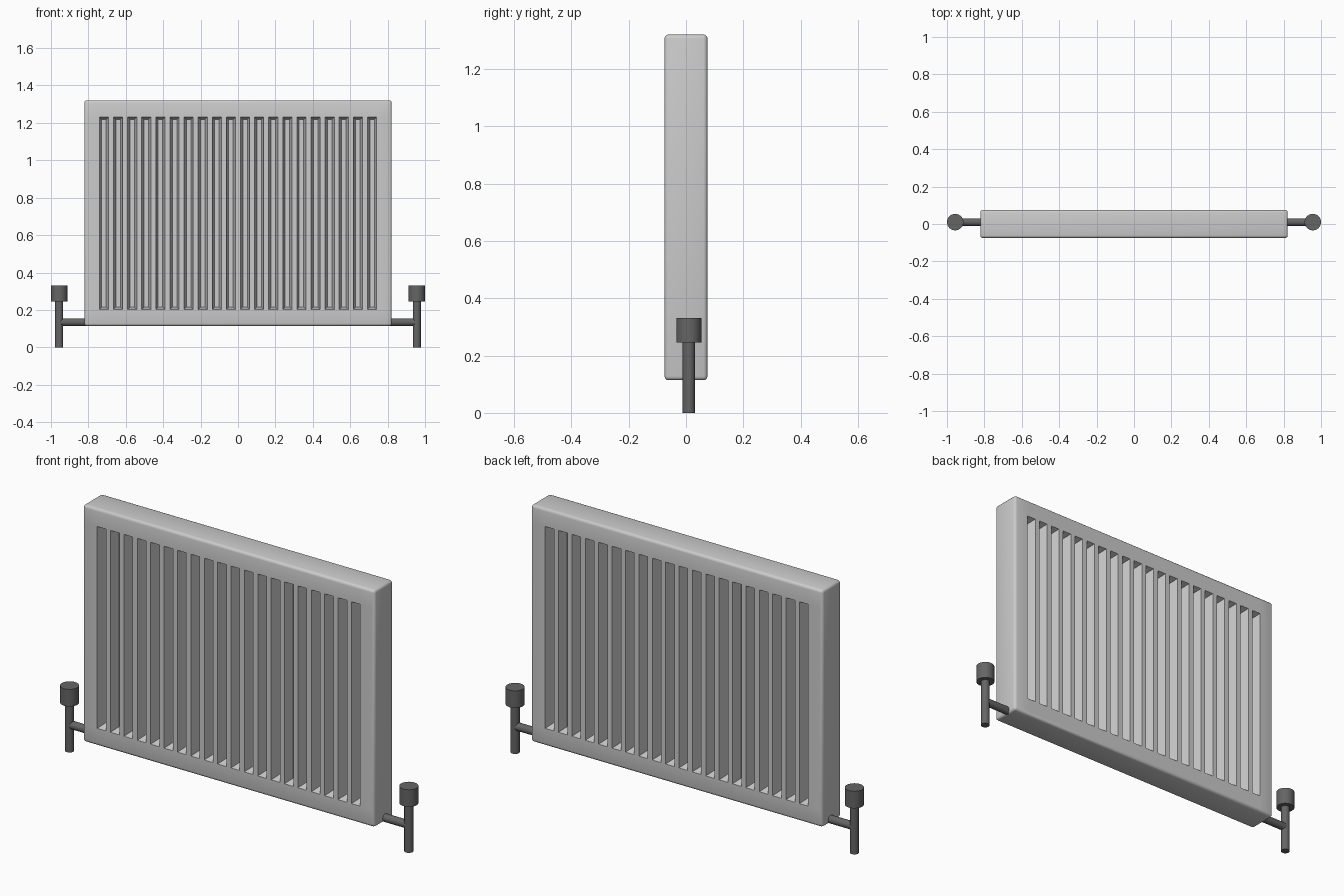
import bpy, bmesh
from mathutils import Vector, Matrix

if "Cube" in bpy.data.objects:
    bpy.data.objects.remove(bpy.data.objects["Cube"])

HALF_W, HALF_D, Z0, Z1 = 0.822, 0.075, 0.114, 1.321      # panel bounds
N, SLOT_W, SPAN, S0, S1 = 20, 0.049, 0.741, 0.203, 1.231  # slots
VALVE_X, VALVE_Y = 0.956, 0.01

metal = bpy.data.materials.new("dark_metal")
metal.diffuse_color = (0.13, 0.13, 0.13, 1)
metal.use_nodes = True
metal.node_tree.nodes["Principled BSDF"].inputs["Base Color"].default_value = metal.diffuse_color


def finish(bm, name, material=None):
    mesh = bpy.data.meshes.new(name)
    bm.to_mesh(mesh)
    bm.free()
    ob = bpy.data.objects.new(name, mesh)
    bpy.context.collection.objects.link(ob)
    if material:
        mesh.materials.append(material)
    bpy.ops.object.select_all(action='DESELECT')
    ob.select_set(True)
    bpy.context.view_layer.objects.active = ob
    bpy.ops.object.shade_smooth_by_angle(angle=0.6)
    return ob


def rod(name, a, b, r):
    a, b = Vector(a), Vector(b)
    d = b - a
    m = Matrix.Translation((a + b) / 2) @ d.to_track_quat('Z', 'Y').to_matrix().to_4x4()
    bm = bmesh.new()
    bmesh.ops.create_cone(bm, cap_ends=True, segments=32, radius1=r, radius2=r,
                          depth=d.length, matrix=m)
    return finish(bm, name, metal)


# Panel: rounded box
bm = bmesh.new()
bmesh.ops.create_cube(bm, size=1, matrix=Matrix.Translation((0, 0, (Z0 + Z1) / 2))
                      @ Matrix.Diagonal((2 * HALF_W, 2 * HALF_D, Z1 - Z0, 1)))
bmesh.ops.bevel(bm, geom=bm.edges[:], offset=0.014, segments=3, profile=0.5, affect='EDGES')

# Cut the slot outlines into the front and back faces
pitch = (2 * SPAN - SLOT_W) / (N - 1)
starts = [-SPAN + i * pitch for i in range(N)]
cuts = [((0, 0, z), (0, 0, 1)) for z in (S0, S1)]
cuts += [((x + o, 0, 0), (1, 0, 0)) for x in starts for o in (0, SLOT_W)]
for co, no in cuts:
    flat = [f for f in bm.faces if abs(f.normal.y) > 0.99]
    geom = flat + list({e for f in flat for e in f.edges}) + list({v for f in flat for v in f.verts})
    bmesh.ops.bisect_plane(bm, geom=geom, plane_co=co, plane_no=no, dist=1e-6)
    bm.normal_update()


# Sink every slot with tapered walls
def is_slot(f):
    c = f.calc_center_median()
    return (abs(f.normal.y) > 0.99 and S0 < c.z < S1
            and any(x < c.x < x + SLOT_W for x in starts))


slots = [f for f in bm.faces if is_slot(f)]
bmesh.ops.inset_individual(bm, faces=slots, thickness=0.0125, depth=-0.052, use_even_offset=True)
bmesh.ops.recalc_face_normals(bm, faces=bm.faces[:])
finish(bm, "radiator_panel")

# Valve, cap and connecting pipe at each end
for side, s in (("left", -1), ("right", 1)):
    x = s * VALVE_X
    rod(side + "_valve_pipe", (x, VALVE_Y, 0), (x, VALVE_Y, 0.25), 0.0215)
    rod(side + "_valve_cap", (x, VALVE_Y, 0.245), (x, VALVE_Y, 0.332), 0.044)
    rod(side + "_connector", (x, VALVE_Y, 0.134), (s * 0.78, VALVE_Y, 0.134), 0.02)
